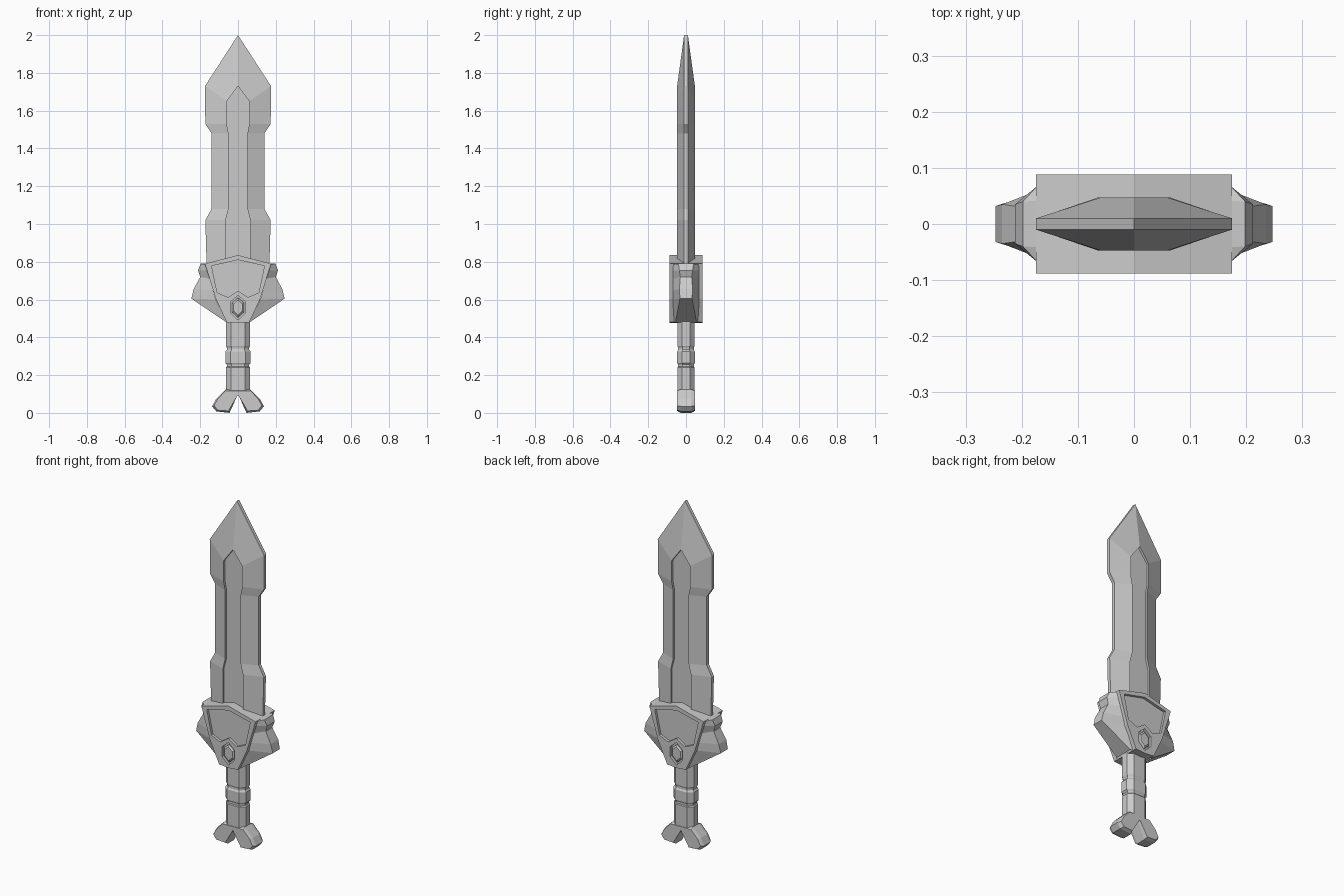
import bpy, bmesh

cube = bpy.data.objects.get("Cube")
if cube:
    bpy.data.objects.remove(cube, do_unlink=True)

steel = bpy.data.materials.new("grey_steel")
steel.use_nodes = True
GREY = (0.6, 0.6, 0.6, 1)
steel.diffuse_color = GREY
steel.node_tree.nodes["Principled BSDF"].inputs["Base Color"].default_value = GREY


def part(name, faces):
    """Build one quarter (x > 0, y < 0) from point loops, mirror it in x and y."""
    bm = bmesh.new()
    for loop in faces:
        bm.faces.new([bm.verts.new(p) for p in loop])
    for axis in "XY":
        bmesh.ops.mirror(bm, geom=bm.verts[:] + bm.edges[:] + bm.faces[:],
                         axis=axis, merge_dist=0.0001)
    bmesh.ops.remove_doubles(bm, verts=bm.verts, dist=0.0005)
    bmesh.ops.recalc_face_normals(bm, faces=bm.faces)
    mesh = bpy.data.meshes.new(name)
    bm.to_mesh(mesh)
    bm.free()
    mesh.materials.append(steel)
    obj = bpy.data.objects.new(name, mesh)
    bpy.context.collection.objects.link(obj)
    return obj


def loft(rows):
    """Quads between successive rows of points."""
    return [[a[i], a[i + 1], b[i + 1], b[i]]
            for a, b in zip(rows, rows[1:]) for i in range(len(a) - 1)]


def at(y, outline):
    return [(x, -y, z) for x, z in outline]


# Blade: thin edge, raised flats and a sunken central channel
EDGE, LIP, FLOOR = 0.01, 0.047, 0.034


def blade_row(xe, ze, xg, zg, zc):
    return [(xe, 0, ze), (xe, -EDGE, ze), (xg, -LIP, zg),
            (xg, -FLOOR, zg), (0, -FLOOR, zc)]


rows = [blade_row(xe, z, xg, z, z) for z, xe, xg in
        [(0.74, 0.165, 0.065), (1.02, 0.173, 0.065), (1.08, 0.14, 0.05),
         (1.48, 0.14, 0.05), (1.53, 0.173, 0.06)]]
rows += [blade_row(0.175, 1.73, 0.06, 1.65, 1.73),
         blade_row(0, 2.0, 0, 1.73, 1.73)]
part("blade", loft(rows))

# Guard plate: shield outline with a sunken panel and a gem socket
FRONT, DEEP = 0.088, 0.073
outer = [(0, 0.835), (0.175, 0.79), (0.118, 0.605), (0.06, 0.48), (0, 0.475)]
panel = [(0, 0.81), (0.14, 0.778), (0.11, 0.637), (0.053, 0.612), (0, 0.647)]
socket = [(0, 0.622), (0.04, 0.588), (0.04, 0.53), (0, 0.492)]
A, B, C, D, E = at(FRONT, outer)
a, b, c, d, e = at(FRONT, panel)
g0, g1, g2, g3 = at(FRONT, socket)
faces = [[A, B, b, a], [B, C, c, b], [C, d, c], [C, D, g2, g1, d],
         [d, g1, g0, e], [D, E, g3, g2], at(DEEP, panel), at(DEEP, socket)]
faces += loft([at(0, outer), at(FRONT, outer)])
for hole in (panel, socket):
    faces += loft([at(FRONT, hole), at(DEEP, hole)])
part("guard_plate", faces)


# Gem: bevelled hexagon inside the socket
def gem_outline(s):
    return [(x * s, 0.557 + (z - 0.557) * s) for x, z in socket]


part("guard_gem", loft([at(DEEP, gem_outline(0.82)), at(0.08, gem_outline(0.8)),
                        at(FRONT, gem_outline(0.62))])
     + [at(FRONT, gem_outline(0.62))])

# Side wings: thick against the plate, thin at the notched rim
root = [(0.1, 0.78), (0.172, 0.785), (0.165, 0.755), (0.15, 0.71),
        (0.132, 0.65), (0.118, 0.6), (0.055, 0.48)]
rim = [(0.1, 0.79), (0.198, 0.79), (0.212, 0.755), (0.2, 0.72),
       (0.235, 0.655), (0.247, 0.605), (0.07, 0.485)]
rim_y = [0.045, 0.04, 0.035, 0.03, 0.035, 0.032, 0.055]
edge = [(x, -y, z) for (x, z), y in zip(rim, rim_y)]
part("guard_wings", loft([at(0.068, root), edge, at(0, rim)]))

# Grip: flattened octagon with two ring grooves
grip_rows = []
for z, s in [(0.1, 1), (0.24, 1), (0.245, 0.92), (0.255, 0.92), (0.265, 1.04),
             (0.325, 1.04), (0.335, 0.92), (0.345, 0.92), (0.355, 1), (0.49, 1)]:
    grip_rows.append([(0.064 * s, 0, z), (0.064 * s, -0.02 * s, z),
                      (0.037 * s, -0.045 * s, z), (0, -0.045 * s, z)])
part("grip", loft(grip_rows))

# Forked pommel: two splayed feet with chamfered faces
foot = [(0, 0.1), (0.045, 0.004), (0.115, 0.008), (0.137, 0.035),
        (0.115, 0.075), (0.064, 0.125), (0, 0.125)]
face = [(x and x + (0.075 - x) * 0.18, z + (0.06 - z) * 0.12) for x, z in foot]
bottom = [(x, 0 if z < 0.005 else z) for x, z in foot]
part("forked_pommel", loft([at(0, bottom), at(0.028, bottom), at(0.047, face)])
     + [at(0.047, face)])
